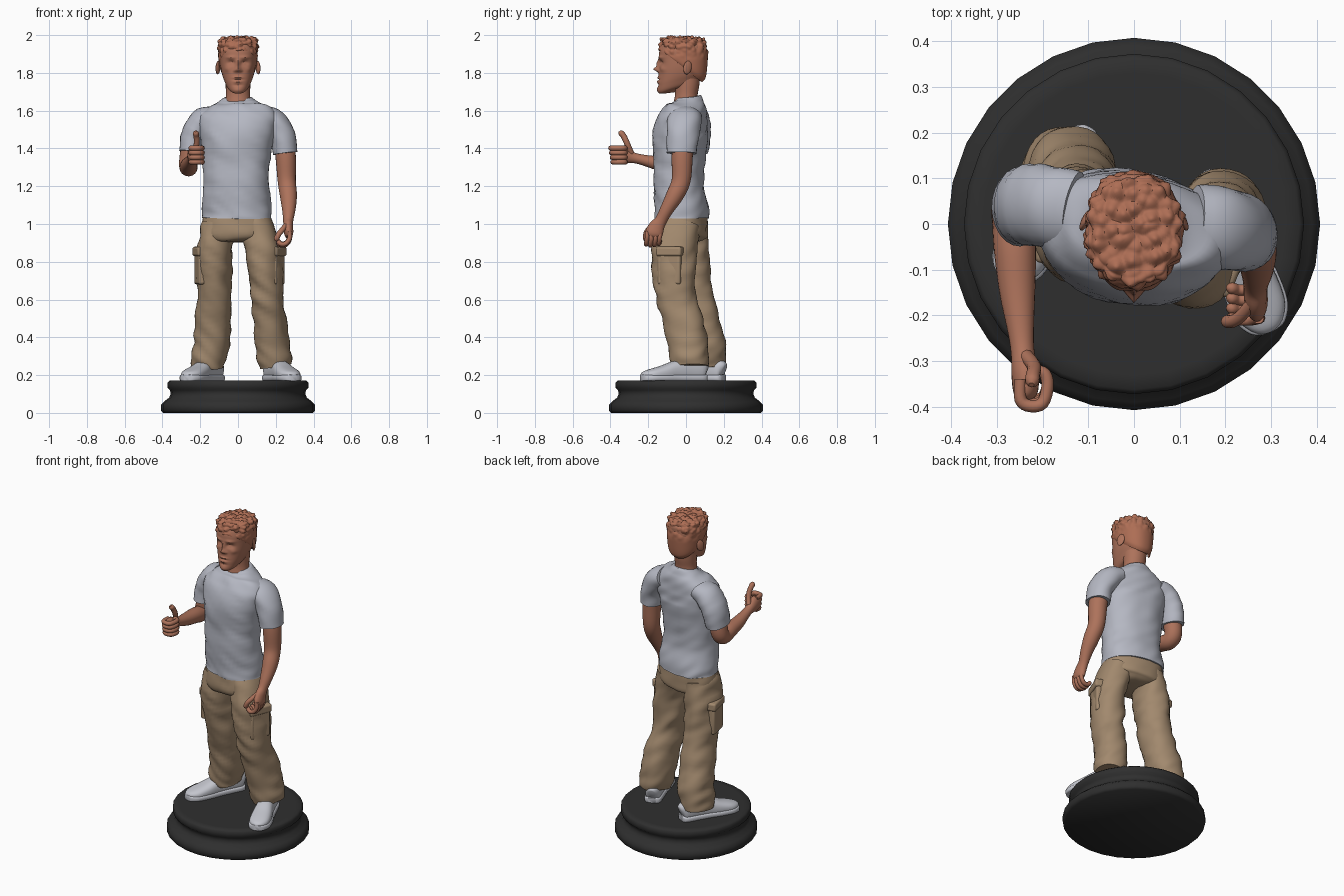
import bpy, bmesh, math
from mathutils import Vector, noise

def mat(name, r, g, b):
    m = bpy.data.materials.new(name)
    m.diffuse_color = (r, g, b, 1)
    return m

SKIN = mat("skin", 0.42, 0.17, 0.105)
HAIR = mat("ginger_hair", 0.42, 0.155, 0.09)
SHIRT = mat("pale_grey_cloth", 0.46, 0.475, 0.54)
PANTS = mat("khaki_cloth", 0.36, 0.25, 0.155)
SHOE = mat("shoe_white", 0.55, 0.56, 0.61)
LACE = mat("lace_grey", 0.09, 0.09, 0.1)
BASE = mat("base_black", 0.028, 0.028, 0.028)

def spline(keys, n):
    """Catmull-Rom through the key tuples, n steps per span."""
    out, last = [], len(keys) - 1
    for i in range(last):
        p = [keys[max(0, min(last, i + j))] for j in (-1, 0, 1, 2)]
        for s in range(n + (i == last - 1)):
            t = s / n
            out.append(tuple(0.5 * (2*b + (c - a)*t + (2*a - 5*b + 4*c - d)*t*t
                       + (3*b - a - 3*c + d)*t**3) for a, b, c, d in zip(*p)))
    return out

def skin_rings(name, rings, material, bump=None):
    """Join rings of points into a closed skin, then push it along its normals."""
    bm = bmesh.new()
    vs = [[bm.verts.new(p) for p in r] for r in rings]
    n = len(vs[0])
    for a, b in zip(vs, vs[1:]):
        for i in range(n):
            bm.faces.new((a[i], a[(i+1) % n], b[(i+1) % n], b[i]))
    bm.faces.new(vs[0])
    bm.faces.new(vs[-1][::-1])
    bmesh.ops.recalc_face_normals(bm, faces=bm.faces)
    if bump:
        bm.normal_update()
        for v, d in [(v, v.normal * bump(v.co)) for v in bm.verts]:
            v.co += d
    me = bpy.data.meshes.new(name)
    bm.to_mesh(me)
    bm.free()
    me.materials.append(material)
    ob = bpy.data.objects.new(name, me)
    bpy.context.collection.objects.link(ob)
    return ob

def power(v, p):
    return math.copysign(abs(v) ** p, v)

def tube(name, keys, material, ref=(0, 1, 0), segs=24, n=5, p=1.0, bump=None, floor=None):
    """Tube along keys (x, y, z, half width, half depth along ref)."""
    k = spline(keys, n)
    c = [Vector(q[:3]) for q in k]
    rings = []
    for i, q in enumerate(k):
        t = (c[min(i+1, len(c)-1)] - c[max(i-1, 0)]).normalized()
        u = Vector(ref).cross(t).normalized()
        v = t.cross(u)
        ring = []
        for s in range(segs):
            a = 2 * math.pi * s / segs
            co = c[i] + u * (q[3] * power(math.cos(a), p)) + v * (q[4] * power(math.sin(a), p))
            if floor is not None:
                co.z = max(co.z, floor)
            ring.append(co)
        rings.append(ring)
    return skin_rings(name, rings, material, bump)

def finger(name, pts, r, ref):
    keys = [(*q, r, r) for q in pts]
    end = Vector(pts[-1]) + (Vector(pts[-1]) - Vector(pts[-2])).normalized() * r * 0.8
    return tube(name, keys + [(*end, r * 0.4, r * 0.4)], SKIN, ref, 10, 4)

def folds(amp, fx=9, fz=20):
    return lambda c: amp * noise.noise(Vector((c.x * fx, c.y * fx, c.z * fz + c.x * 12)))

# Display base: turned profile
prof = [(0.395, 0), (0.407, 0.012), (0.407, 0.045), (0.39, 0.062), (0.365, 0.08),
        (0.356, 0.1), (0.36, 0.12), (0.372, 0.132), (0.372, 0.162), (0.362, 0.172), (0.33, 0.172)]
skin_rings("display_base", [[Vector((r * math.cos(2*math.pi*i/28), r * math.sin(2*math.pi*i/28), z))
           for i in range(28)] for r, z in prof], BASE)

# T-shirt body and sleeves
TURN = (0.17, 0.985, 0)
tube("shirt_body", [(-.007, -.02, 1.03, .186, .14), (-.007, -.022, 1.08, .184, .137),
     (-.01, -.038, 1.2, .175, .13), (-.01, -.035, 1.35, .18, .135), (-.005, -.03, 1.48, .2, .143),
     (0, -.008, 1.56, .212, .122), (0, .01, 1.615, .165, .1), (0, .014, 1.65, .105, .078),
     (0, .012, 1.672, .074, .064)], SHIRT, TURN, 48, 6, 0.9, folds(.008))
tube("left_sleeve", [(.13, 0, 1.57, .06, .085), (.19, -.008, 1.54, .07, .09),
     (.235, -.018, 1.465, .068, .086), (.25, -.022, 1.375, .064, .08)], SHIRT, bump=folds(.006))
tube("right_sleeve", [(-.13, .03, 1.57, .06, .085), (-.19, .04, 1.54, .07, .09),
     (-.235, .042, 1.465, .068, .088), (-.25, .035, 1.38, .064, .084)], SHIRT, bump=folds(.006))

# Trousers: hips, two legs, cargo pockets
tube("trouser_hips", [(-.005, -.02, 1.06, .178, .13), (-.005, -.022, 1.0, .188, .135),
     (-.002, -.025, .94, .188, .135), (0, -.025, .915, .15, .11), (0, -.025, .905, .08, .06)],
     PANTS, TURN, 36, 4, 0.9, folds(.006))
legs = {
    "right": [(-.1, .0, 1.0, .085, .115), (-.122, .0, .85, .092, .122), (-.126, .02, .7, .09, .115),
              (-.128, .045, .58, .088, .105), (-.137, .088, .42, .096, .108),
              (-.15, .108, .3, .093, .108), (-.154, .112, .24, .084, .098)],
    "left": [(.095, -.035, 1.0, .085, .115), (.133, -.062, .85, .093, .12), (.148, -.06, .7, .09, .11),
             (.157, -.045, .58, .085, .102), (.175, .0, .42, .09, .105),
             (.19, .016, .3, .092, .1), (.198, .02, .245, .084, .094)]}
for side, keys in legs.items():
    tube(side + "_trouser_leg", keys, PANTS, TURN, 32, 7, 0.92, folds(.014, 8, 17))

def pocket(name, loc, size, yaw):
    bpy.ops.mesh.primitive_cube_add(size=1, location=loc, rotation=(0, 0, math.radians(yaw)))
    ob = bpy.context.object
    ob.name = name
    ob.scale = size
    bpy.ops.object.transform_apply(location=False, rotation=False, scale=True)
    ob.data.materials.append(PANTS)
    b = ob.modifiers.new("soft_edge", 'BEVEL')
    b.width, b.segments = 0.012, 3

for side, x, y, yaw in (("left", .205, -.085, -22), ("right", -.198, -.01, 12)):
    pocket(side + "_pocket", (x, y, .77), (.045, .13, .18), yaw)
    pocket(side + "_pocket_flap", (x, y, .855), (.062, .145, .05), yaw)

# Shoes with soles and laces
profile = [(0, .0, .05, .02, .035), (0, -.02, .055, .042, .055), (0, -.1, .058, .046, .06),
           (0, -.17, .052, .05, .055), (0, -.24, .04, .058, .042), (0, -.31, .03, .057, .032),
           (0, -.35, .024, .036, .024), (0, -.362, .02, .01, .012)]
for side, x, y, yaw in (("right", -.103, .2, -28), ("left", .165, .105, 21)):
    parts = [tube(side + "_shoe", profile, SHOE, (0, 0, 1), 28, 4, 0.8, floor=0),
             tube(side + "_sole", [(0, q[1] * 1.012, .015, q[3] + .006, .018) for q in profile],
                  SHOE, (0, 0, 1), 28, 4, 0.5, floor=0)]
    for i in range(5):
        s, top = .125 + .024 * i, .116 - .0085 * i
        d = .012 if i % 2 else -.012
        parts.append(tube(side + "_lace", [(-.034, -s + d, top - .018, .005, .005),
                     (0, -s, top + .001, .005, .005), (.034, -s - d, top - .018, .005, .005)],
                     LACE, (0, 0, 1), 6, 4))
    for e in (-1, 1):
        parts.append(tube(side + "_bow", [(0, -.125, .118, .005, .005), (e * .03, -.115, .125, .005, .005),
                     (e * .042, -.14, .1, .005, .005), (e * .01, -.135, .115, .005, .005)],
                     LACE, (0, 0, 1), 6, 4))
    parts.append(tube(side + "_ankle", [(0, -.06, .04, .04, .045), (0, -.06, .1, .04, .045),
                 (0, -.06, .16, .045, .048)], SKIN))
    for o in parts:
        o.location = (x, y, .17)
        o.rotation_euler.z = math.radians(yaw)

# Relaxed left arm and hand
tube("left_arm", [(.235, -.01, 1.5, .054, .054), (.252, -.02, 1.36, .054, .056),
     (.258, -.026, 1.23, .048, .05), (.267, -.06, 1.15, .045, .046), (.269, -.1, 1.08, .036, .036),
     (.266, -.132, 1.02, .027, .032), (.266, -.155, .985, .026, .042), (.268, -.17, .95, .024, .046),
     (.266, -.175, .93, .015, .03)], SKIN)
for i in range(4):
    y, dz = -.206 + .022 * i, .006 * abs(i - 1.3)
    finger("left_finger", [(.272, y, .96), (.274, y, .92 + dz), (.255, y - .004, .89 + dz),
           (.228, y - .004, .886 + dz), (.212, y, .9 + dz)], .0125, (0, 1, 0))
finger("left_thumb", [(.26, -.17, 1.0), (.235, -.2, .97), (.215, -.213, .945), (.203, -.213, .92)],
       .014, (0, 1, 0))

# Raised right arm with thumbs-up hand
tube("right_arm", [(-.23, .035, 1.5, .052, .052), (-.252, .04, 1.39, .054, .052),
     (-.262, .035, 1.325, .05, .05), (-.262, .0, 1.3, .048, .048), (-.26, -.06, 1.31, .045, .046),
     (-.255, -.15, 1.322, .037, .039), (-.247, -.24, 1.342, .027, .028), (-.243, -.285, 1.352, .03, .026),
     (-.238, -.33, 1.362, .046, .03), (-.237, -.37, 1.364, .044, .026), (-.237, -.385, 1.364, .025, .012)],
     SKIN, (1, 0, 0))
for i in range(4):
    z, k = 1.328 + .0245 * i, .004 * i
    finger("right_finger", [(-.248, -.34, z), (-.248, -.372 - k, z), (-.228, -.386 - k, z),
           (-.2, -.38 - k, z), (-.189, -.355, z), (-.195, -.328, z), (-.215, -.322, z)], .0135, (0, 0, 1))
finger("right_thumb", [(-.235, -.29, 1.375), (-.222, -.305, 1.41), (-.218, -.318, 1.44),
       (-.221, -.33, 1.465), (-.223, -.344, 1.482)], .0155, (1, 0, 0))

# Neck
tube("neck", [(0, -.004, 1.615, .07, .066), (0, .0, 1.65, .067, .063), (0, .002, 1.69, .064, .06),
     (0, .005, 1.74, .066, .066), (0, .005, 1.79, .068, .07)], SKIN)

# Head: tilted rings (front z, back z, front y, back y, half width), features as soft bumps
def head_rings(keys, segs, n, p):
    rings = []
    for zf, zb, yf, yb, w in spline(keys, n):
        ring = []
        for s in range(segs):
            a = 2 * math.pi * s / segs
            f = (power(math.sin(a), p) + 1) / 2
            ring.append(Vector((w * power(math.cos(a), p), yf + (yb - yf) * f, zf + (zb - zf) * f)))
        rings.append(ring)
    return rings

FEATURES = [  # x, z, spread x, spread z, height
    (.037, 1.853, .019, .012, -.017), (.037, 1.85, .01, .006, .008), (.035, 1.882, .024, .008, .007),
    (0, 1.845, .009, .024, .014), (0, 1.818, .012, .012, .026), (.015, 1.811, .008, .007, .009),
    (0, 1.775, .022, .005, .007), (0, 1.764, .024, .003, -.007), (0, 1.753, .02, .006, .007),
    (0, 1.735, .022, .006, -.005), (0, 1.71, .02, .012, .005), (.055, 1.82, .014, .014, .005)]

def face(c):
    if c.y > -.03:
        return 0
    return sum(h * math.exp(-((abs(c.x) - x) / sx) ** 2 - ((c.z - z) / sz) ** 2)
               for x, z, sx, sz, h in FEATURES)

skin_rings("head", head_rings([(1.70, 1.76, -.06, .0, .01), (1.69, 1.745, -.128, .03, .036),
    (1.70, 1.76, -.147, .07, .057), (1.735, 1.79, -.149, .09, .073), (1.775, 1.81, -.146, .1, .084),
    (1.82, 1.84, -.143, .105, .092), (1.87, 1.87, -.143, .108, .096), (1.92, 1.92, -.14, .109, .099),
    (1.96, 1.96, -.12, .1, .085), (1.97, 1.97, -.05, .03, .04)], 96, 9, 0.88), SKIN, face)

# Ears
for side, e in (("right", -1), ("left", 1)):
    bpy.ops.mesh.primitive_uv_sphere_add(segments=20, ring_count=12, radius=1, location=(e * .106, .008, 1.828))
    ear = bpy.context.object
    ear.name = side + "_ear"
    ear.scale = (.009, .024, .036)
    ear.rotation_euler = (math.radians(-12), 0, e * math.radians(25))
    ear.data.materials.append(SKIN)

# Short curly hair: smooth fade low down, curls on top
def curls(c):
    k = max(0, min(1, (c.z - 1.87) / .06))
    return k * .026 * (0.42 - noise.voronoi(c * 34)[0][0])

skin_rings("hair", head_rings([(1.918, 1.75, -.136, .085, .09), (1.925, 1.775, -.143, .104, .1),
    (1.945, 1.84, -.141, .113, .104), (1.965, 1.92, -.138, .116, .106), (1.982, 1.968, -.128, .105, .1),
    (1.99, 1.985, -.1, .075, .078), (1.992, 1.99, -.05, .03, .035), (1.992, 1.991, -.012, -.004, .004)],
    96, 9, 0.9), HAIR, curls)

# Smooth shading with hard edges kept
bpy.ops.object.select_all(action='SELECT')
bpy.context.view_layer.objects.active = bpy.data.objects["head"]
bpy.ops.object.shade_smooth_by_angle(angle=math.radians(48))
